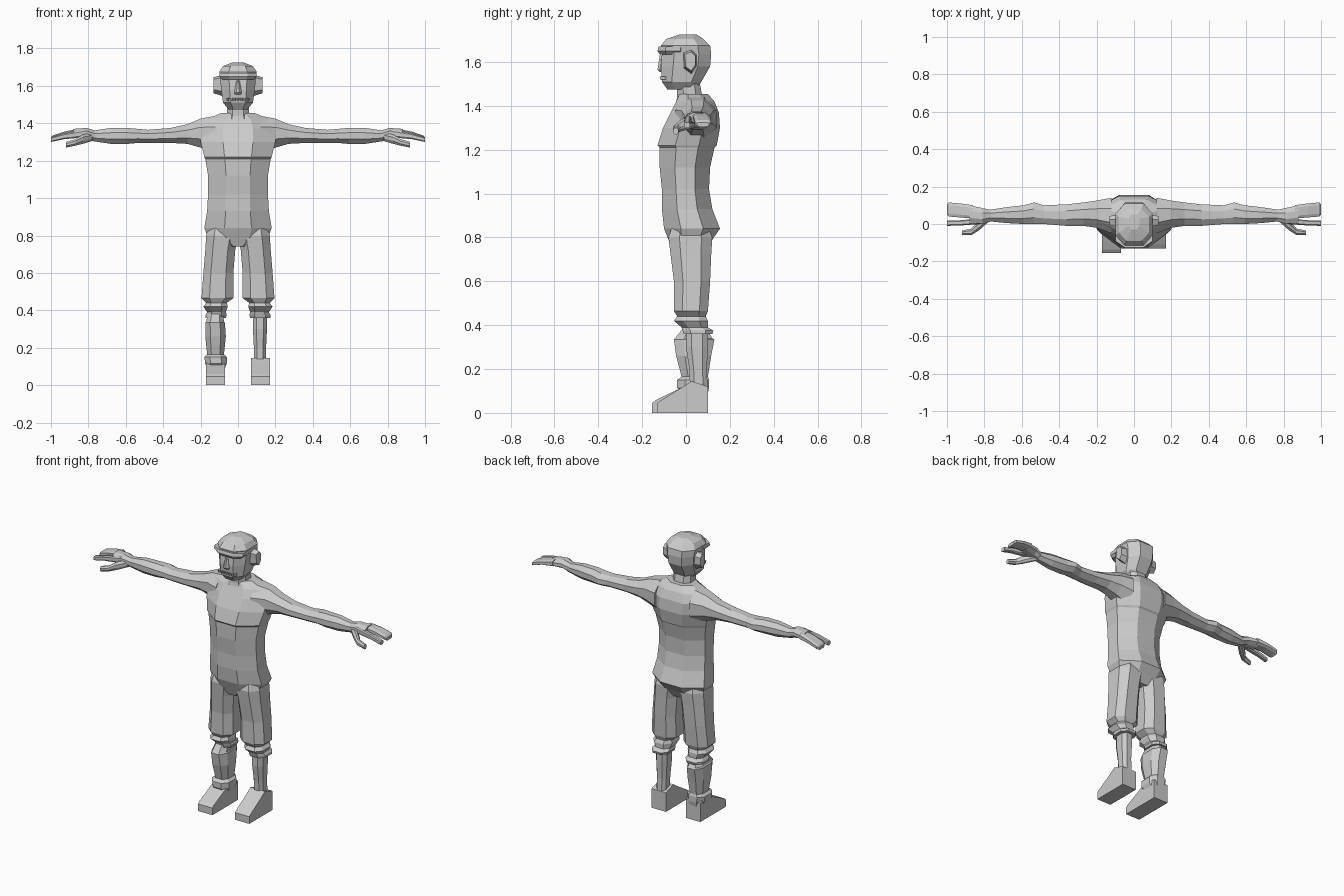
import bpy
import bmesh
from mathutils import Vector

default_cube = bpy.data.objects.get("Cube")
if default_cube:
    bpy.data.objects.remove(default_cube, do_unlink=True)

grey = bpy.data.materials.new("plain grey")
grey.use_nodes = True
grey_value = (0.6, 0.6, 0.6, 1)
grey.diffuse_color = grey_value
grey.node_tree.nodes["Principled BSDF"].inputs["Base Color"].default_value = grey_value


def finish(name, mesh_builder):
    """Turn a bmesh into a flat shaded object."""
    bmesh.ops.recalc_face_normals(mesh_builder, faces=mesh_builder.faces)
    mesh = bpy.data.meshes.new(name)
    mesh_builder.to_mesh(mesh)
    mesh_builder.free()
    mesh.materials.append(grey)
    part = bpy.data.objects.new(name, mesh)
    bpy.context.collection.objects.link(part)
    return part


def section(low_a, high_a, low_b, high_b, cut):
    """Chamfered rectangle as eight points."""
    da, db = (high_a - low_a) * cut, (high_b - low_b) * cut
    return [(low_a + da, low_b), (high_a - da, low_b),
            (high_a, low_b + db), (high_a, high_b - db),
            (high_a - da, high_b), (low_a + da, high_b),
            (low_a, high_b - db), (low_a, low_b + db)]


def loft(name, rows, axis="z", side=1, cut=0.3, tilt=0):
    """Skin chamfered sections placed along an axis; tilt raises the front."""
    builder = bmesh.new()
    rings = []
    for along, *bounds in rows:
        ring = []
        for a, b in section(*bounds, cut):
            if axis == "z":
                point = Vector((a * side, b, along - b * tilt))
            else:
                point = Vector((along * side, a, b))
            ring.append(builder.verts.new(point))
        rings.append(ring)
    for lower, upper in zip(rings, rings[1:]):
        for i in range(len(lower)):
            j = (i + 1) % len(lower)
            builder.faces.new((lower[i], lower[j], upper[j], upper[i]))
    builder.faces.new(rings[0])
    builder.faces.new(rings[-1])
    return finish(name, builder)


def extrude_profile(name, profile, inner, outer, side=1, inset=0):
    """Side silhouette given as (y, z), pushed between two x positions."""
    builder = bmesh.new()
    middle = sum((Vector(p) for p in profile), Vector((0, 0))) / len(profile)
    ends = []
    for x, shrink in ((inner, 0), (outer, inset)):
        points = [Vector(p).lerp(middle, shrink) for p in profile]
        ends.append([builder.verts.new((x * side, p.x, p.y)) for p in points])
    for i in range(len(profile)):
        j = (i + 1) % len(profile)
        builder.faces.new((ends[0][i], ends[0][j], ends[1][j], ends[1][i]))
    for end in ends:
        builder.faces.new(end)
    return finish(name, builder)


def symmetric(rows):
    """Rows of height, half width, front, back."""
    return [(z, -w, w, front, back) for z, w, front, back in rows]


# Torso: hips, waist, chest with a shirt fold, sloping shoulders
loft("torso", symmetric([
    (.74, .06, -.06, .09), (.79, .16, -.08, .12), (.84, .18, -.1, .155),
    (.93, .165, -.11, .12), (1.02, .16, -.11, .105), (1.12, .16, -.12, .11),
    (1.21, .175, -.12, .13), (1.22, .18, -.13, .14), (1.3, .2, -.105, .155),
    (1.37, .2, -.07, .15), (1.42, .17, -.045, .13), (1.455, .09, -.03, .1),
]), cut=.3)
loft("neck", symmetric([
    (1.4, .075, -.05, .09), (1.44, .06, -.04, .075), (1.52, .06, -.04, .06),
]), cut=.25)

# Head: chin, jaw, temples, crown
loft("head", symmetric([
    (1.475, .05, -.085, .05), (1.51, .08, -.11, .07), (1.58, .09, -.115, .11),
    (1.635, .095, -.11, .115), (1.675, .1, -.115, .11), (1.705, .08, -.09, .08),
    (1.725, .03, -.03, .05),
]), cut=.25)
loft("brow_band", symmetric([
    (1.635, .085, -.12, 0), (1.65, .1, -.13, .01), (1.67, .1, -.125, .01),
]), cut=.25)
loft("nose", symmetric([
    (1.555, .018, -.12, -.09), (1.565, .02, -.13, -.09), (1.63, .008, -.12, -.09),
]))
# Row of small teeth
for i in range(7):
    x = (i - 3) * .018
    loft("tooth", [(1.52, x - .006, x + .006, -.118, -.09),
                   (1.535, x - .008, x + .008, -.12, -.09)])

ear_profile = [(-.01, 1.57), (.025, 1.545), (.05, 1.58), (.05, 1.635),
               (.025, 1.66), (-.015, 1.645)]
for side, label in ((1, "left"), (-1, "right")):
    extrude_profile(label + "_ear", ear_profile, .08, .13, side, inset=.25)

    # Arm: shoulder, upper arm, elbow bump, forearm, wrist
    loft(label + "_arm", [
        (.12, -.05, .14, 1.24, 1.44), (.2, -.02, .125, 1.27, 1.425),
        (.27, -.01, .115, 1.29, 1.395), (.36, -.01, .105, 1.295, 1.375),
        (.48, 0, .1, 1.295, 1.365), (.535, 0, .115, 1.295, 1.37),
        (.59, 0, .1, 1.29, 1.375), (.68, .005, .09, 1.29, 1.375),
        (.78, .015, .075, 1.305, 1.36),
    ], axis="x", side=side)

    # Hand: palm, joined fingers, first finger and thumb
    loft(label + "_palm", [
        (.76, .015, .075, 1.305, 1.36), (.81, 0, .085, 1.32, 1.375),
        (.88, .005, .1, 1.325, 1.37),
    ], axis="x", side=side)
    loft(label + "_fingers", [
        (.86, .03, .1, 1.33, 1.37), (.93, .035, .11, 1.325, 1.355),
        (.99, .04, .115, 1.31, 1.335), (1, .05, .105, 1.305, 1.325),
    ], axis="x", side=side, cut=.2)
    loft(label + "_first_finger", [
        (.82, .0, .03, 1.325, 1.365), (.93, -.008, .02, 1.315, 1.345),
        (1, -.01, .018, 1.3, 1.325),
    ], axis="x", side=side, cut=.2)
    loft(label + "_thumb", [
        (.78, .01, .06, 1.305, 1.35), (.83, -.035, .015, 1.29, 1.34),
        (.87, -.06, -.025, 1.28, 1.315), (.92, -.06, -.035, 1.27, 1.3),
    ], axis="x", side=side)

    # Trouser leg with a pinched knee and a flared hem
    loft(label + "_trouser", [
        (.36, .065, .175, -.01, .12), (.375, .06, .175, -.015, .125),
        (.39, .065, .165, -.02, .1), (.42, .055, .185, -.055, .1),
        (.44, .06, .17, -.04, .09), (.465, .025, .195, -.055, .1),
        (.6, .025, .185, -.055, .11), (.72, .015, .175, -.07, .115),
        (.8, .0, .17, -.08, .12), (.86, .01, .155, -.06, .1),
    ], side=side, cut=.25)

# Bare left shin; puffed right legging with a cuff
loft("left_shin", [
    (.08, .085, .15, .02, .1), (.2, .085, .15, .015, .095),
    (.3, .08, .155, 0, .1), (.38, .08, .155, 0, .1),
], cut=.25)
loft("right_legging", [
    (.09, .07, .165, -.02, .1), (.115, .06, .175, -.04, .105),
    (.15, .06, .18, -.04, .105), (.165, .075, .165, -.02, .1),
    (.26, .065, .175, -.045, .115), (.335, .07, .175, -.055, .13),
    (.34, .075, .17, -.05, .12), (.39, .08, .16, -.01, .09),
], side=-1, cut=.25)

# Wedge feet
for side, label, toe in ((1, "left", -.13), (-1, "right", -.155)):
    foot = [(toe, .0), (.1, 0), (.1, .12), (.025, .145), (-.02, .115),
            (toe + .02, .06), (toe, .045)]
    extrude_profile(label + "_foot", foot, .07, .17, side)
